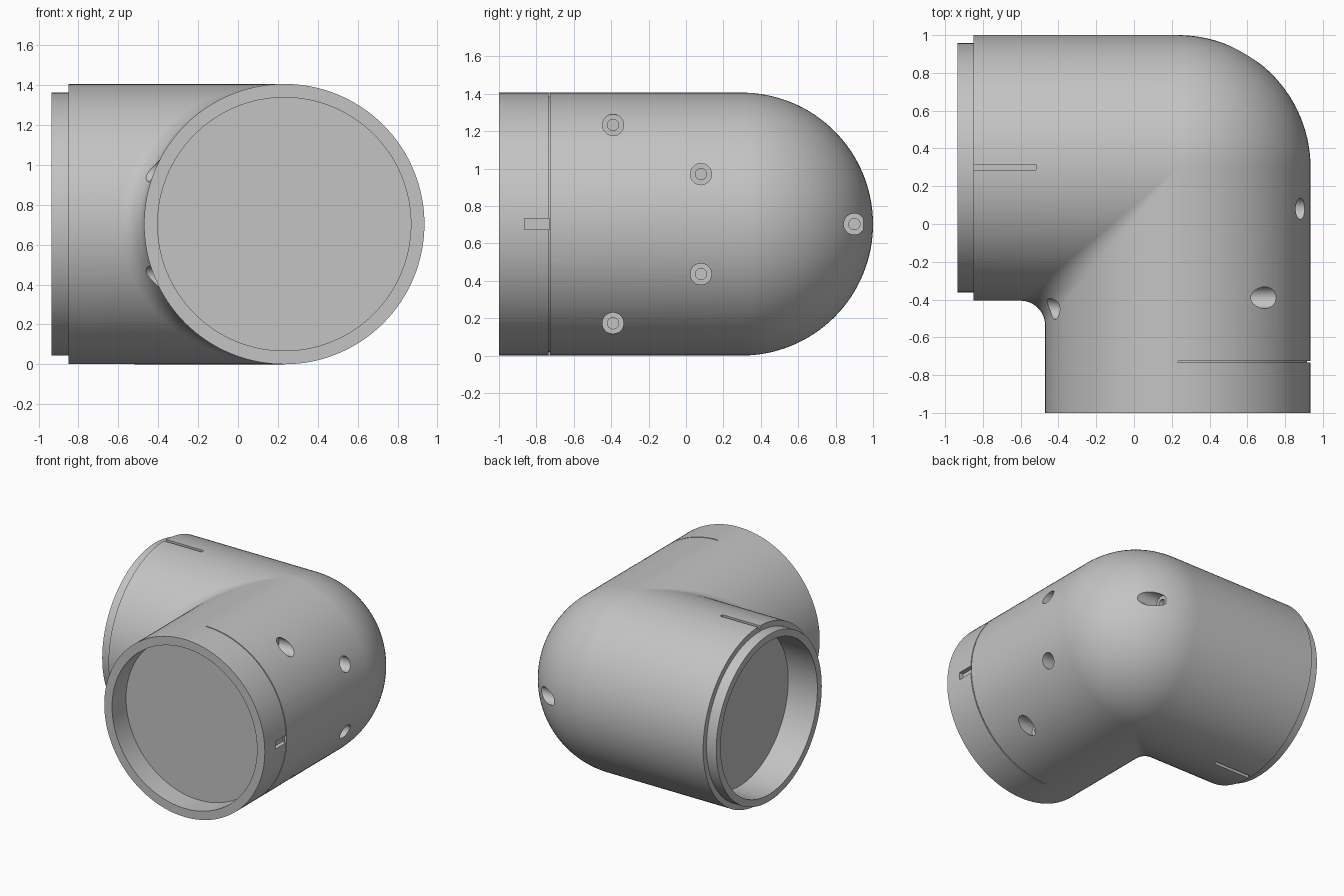
import bpy, bmesh
from math import sin, cos, pi, sqrt
from mathutils import Vector, Matrix

old = bpy.data.objects.get("Cube")
if old:
    bpy.data.objects.remove(old, do_unlink=True)

R, FILLET = 0.703, 0.13           # pipe radius, inner corner radius
CX, CY = 0.232, 0.297             # axes of the two pipe arms
SEG, ARC = 128, 28

grey = bpy.data.materials.new("plain_grey")
grey.use_nodes = True
grey.diffuse_color = (0.55, 0.55, 0.55, 1)
grey.node_tree.nodes["Principled BSDF"].inputs["Base Color"].default_value = (0.55, 0.55, 0.55, 1)


def make_object(name, bm):
    bmesh.ops.recalc_face_normals(bm, faces=bm.faces[:])
    mesh = bpy.data.meshes.new(name)
    bm.to_mesh(mesh)
    bm.free()
    mesh.materials.append(grey)
    obj = bpy.data.objects.new(name, mesh)
    bpy.context.collection.objects.link(obj)
    return obj


def side_arm(x, r, a):
    return Vector((x, CY - r * cos(a), R + r * sin(a)))


def front_arm(y, r, a):
    return Vector((CX - r * cos(a), y, R + r * sin(a)))


def corner(a, t):
    """Point on the bend: filleted on the inside, spherical on the outside."""
    c, s = cos(a), sin(a)
    hub = Vector((CX, CY, R))
    if abs(c) < 1e-6:
        return hub + Vector((0, 0, R * s))
    if c < 0:
        return hub + R * Vector((-c * sin(t * pi / 2), -c * cos(t * pi / 2), s))
    ball = hub + (R + FILLET) * Vector((-c, -c, s))
    return ball + FILLET * Vector((0, c, -s)).slerp(Vector((c, 0, -s)), t)


def section_path(a):
    """One line along the elbow, from socket floor to socket floor."""
    pts = [side_arm(x, r, a) for x, r in
           ((-0.68, 0.605), (-0.935, 0.605), (-0.935, 0.66), (-0.85, 0.66), (-0.85, R))]
    pts += [corner(a, i / ARC) for i in range(ARC + 1)]
    pts += [front_arm(y, r, a) for y, r in ((-1, R), (-1, 0.635), (-0.825, 0.635))]
    return pts


# Elbow body
bm = bmesh.new()
grid = [[bm.verts.new(p) for p in section_path(2 * pi * k / SEG)] for k in range(SEG)]
for k in range(SEG):
    p, q = grid[k], grid[(k + 1) % SEG]
    for i in range(len(p) - 1):
        bm.faces.new((p[i], p[i + 1], q[i + 1], q[i]))
for end in (0, -1):
    bm.faces.new([row[end] for row in grid])
bmesh.ops.remove_doubles(bm, verts=bm.verts[:], dist=1e-5)
elbow = make_object("pipe_elbow", bm)


def drill(bm, x0, x1, y, z, radius):
    place = Matrix.Translation(((x0 + x1) / 2, y, z)) @ Matrix.Rotation(pi / 2, 4, 'Y')
    bmesh.ops.create_cone(bm, cap_ends=True, segments=32, radius1=radius,
                          radius2=radius, depth=abs(x1 - x0), matrix=place)


def box(bm, centre, size):
    bmesh.ops.create_cube(bm, size=1, matrix=Matrix.Translation(centre) @ Matrix.Diagonal((*size, 1)))


wide, narrow = bmesh.new(), bmesh.new()

# Screw holes on the right side and in the inner corner
for y, dz in ((-0.39, 0.53), (-0.39, -0.53), (0.08, 0.267), (0.08, -0.267), (0.9, 0)):
    skin = CX + sqrt(R * R - dz * dz - max(0, y - CY) ** 2)
    drill(wide, skin - 0.1, 1.1, y, R + dz, 0.057)
    drill(narrow, skin - 0.2, skin - 0.05, y, R + dz, 0.03)
for dz in (0.267, -0.267):
    drill(wide, -0.36, -0.9, -0.45, R + dz, 0.055)
    drill(narrow, -0.26, -0.4, -0.45, R + dz, 0.03)

# Alignment slots above and below the side arm, latch slot on the front arm
for z in (0, 2 * R):
    box(wide, (-0.72, 0.30, z), (0.4, 0.028, 0.05))
box(narrow, (CX + R, -0.797, R), (0.07, 0.135, 0.06))

# Thin half-ring groove round the front arm
rows = []
for k in range(65):
    a = pi / 2 + pi * k / 64
    rows.append([wide.verts.new(front_arm(y, r, a)) for y, r in
                 ((-0.734, R - 0.02), (-0.734, R + 0.02), (-0.726, R + 0.02), (-0.726, R - 0.02))])
for p, q in zip(rows, rows[1:]):
    for i in range(4):
        j = (i + 1) % 4
        wide.faces.new((p[i], p[j], q[j], q[i]))
for end in (0, -1):
    wide.faces.new(rows[end])

# Cut, then drop the cutters
bpy.context.view_layer.objects.active = elbow
elbow.select_set(True)
for name, cut in (("counterbore_cutter", wide), ("pilot_cutter", narrow)):
    cutter = make_object(name, cut)
    cutter.hide_render = True
    mod = elbow.modifiers.new(name, 'BOOLEAN')
    mod.operation, mod.solver, mod.object = 'DIFFERENCE', 'EXACT', cutter
    bpy.ops.object.modifier_apply(modifier=mod.name)
    bpy.data.objects.remove(cutter, do_unlink=True)

bpy.ops.object.shade_smooth_by_angle(angle=0.5)
